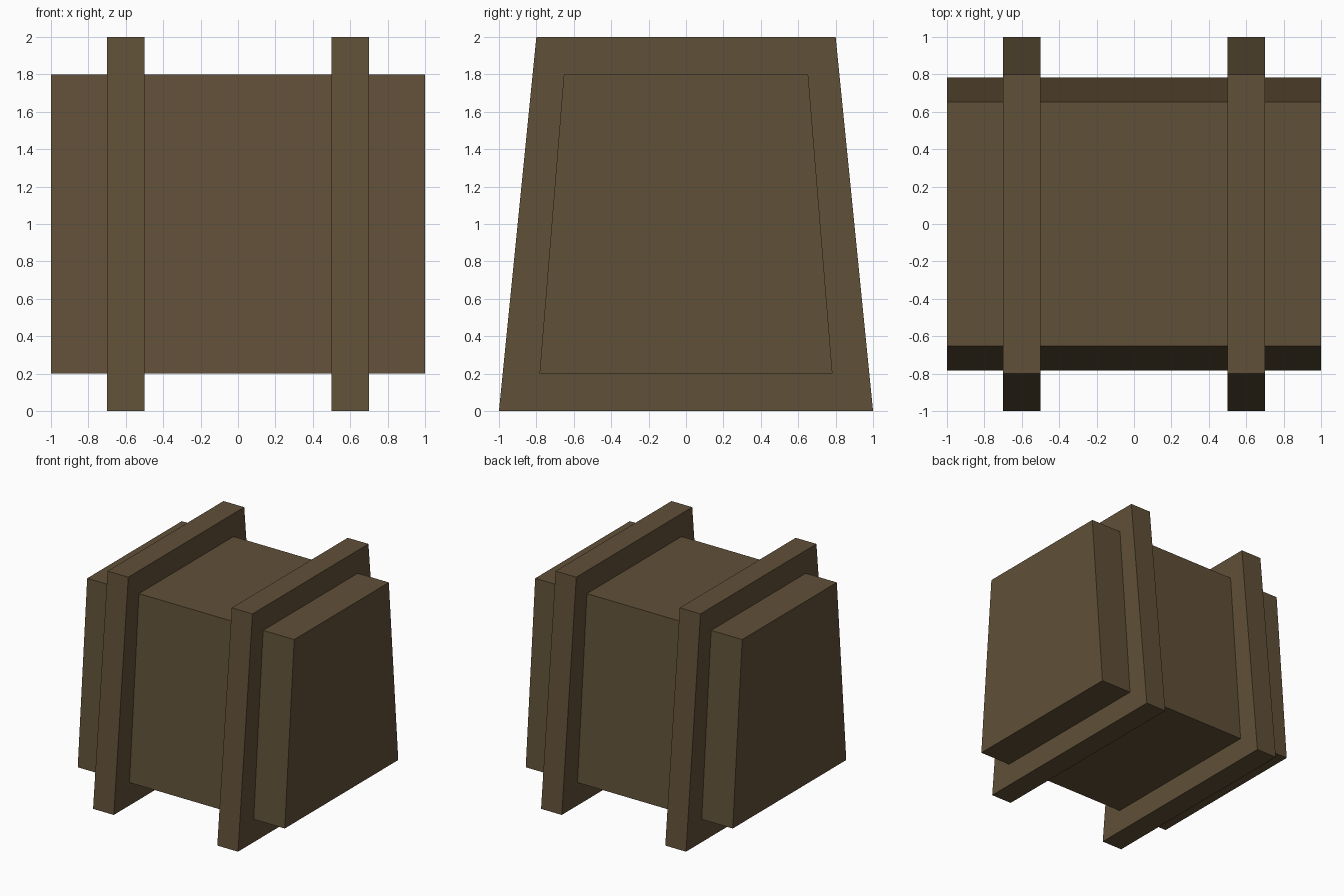
import bpy, bmesh

if "Cube" in bpy.data.objects:
    bpy.data.objects.remove(bpy.data.objects["Cube"])

# Dark brown wood
wood = bpy.data.materials.new("dark_brown_wood")
wood.diffuse_color = (0.117, 0.080, 0.039, 1)
wood.use_nodes = True
wood.node_tree.nodes["Principled BSDF"].inputs["Base Color"].default_value = wood.diffuse_color


def tapered_slab(name, x0, x1, z0, z1, half_bottom, half_top):
    """Trapezoid profile in the YZ plane, extruded along X."""
    bm = bmesh.new()
    profile = [(-half_bottom, z0), (half_bottom, z0), (half_top, z1), (-half_top, z1)]
    face = bm.faces.new([bm.verts.new((x0, y, z)) for y, z in profile])
    ext = bmesh.ops.extrude_face_region(bm, geom=[face])
    moved = [g for g in ext["geom"] if isinstance(g, bmesh.types.BMVert)]
    bmesh.ops.translate(bm, verts=moved, vec=(x1 - x0, 0, 0))
    bmesh.ops.recalc_face_normals(bm, faces=bm.faces)
    mesh = bpy.data.meshes.new(name)
    bm.to_mesh(mesh)
    bm.free()
    mesh.materials.append(wood)
    obj = bpy.data.objects.new(name, mesh)
    bpy.context.collection.objects.link(obj)
    return obj


# Main body block
tapered_slab("body", -1.0, 1.0, 0.2, 1.8, 0.783, 0.653)

# Two wider frames that also act as feet
for side, x in (("left", -0.6), ("right", 0.6)):
    tapered_slab(side + "_frame", x - 0.1, x + 0.1, 0.0, 2.0, 1.0, 0.8)
